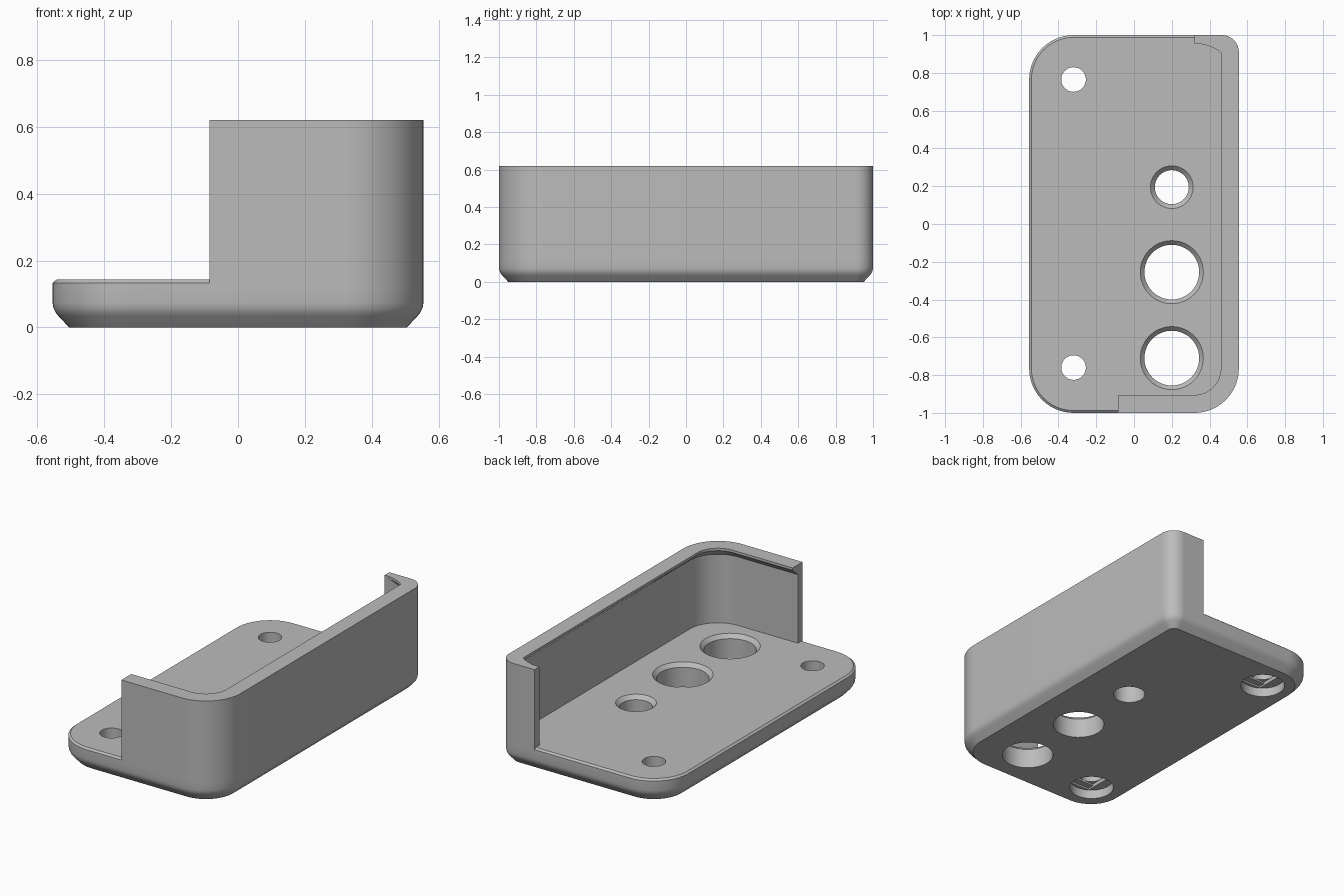
import bpy
import bmesh
from math import cos, sin, radians

if "Cube" in bpy.data.objects:
    bpy.data.objects.remove(bpy.data.objects["Cube"])

HX, HY = 0.555, 1.0          # half width and half length
BIG, SMALL = 0.235, 0.09     # corner radii
FLOOR, RIM = 0.143, 0.62     # plate top and wall top

grey = bpy.data.materials.new("plain grey")
grey.use_nodes = True
colour = (0.5, 0.5, 0.5, 1)
grey.diffuse_color = colour
grey.node_tree.nodes["Principled BSDF"].inputs["Base Color"].default_value = colour


def arc(cx, cy, r, start, end, n=14):
    angles = [radians(start + (end - start) * i / n) for i in range(n + 1)]
    return [(cx + r * cos(a), cy + r * sin(a)) for a in angles]


def loft(name, layers):
    """Closed solid through (z, outline) layers with equal point counts."""
    bm = bmesh.new()
    rings = [[bm.verts.new((x, y, z)) for x, y in pts] for z, pts in layers]
    n = len(rings[0])
    for low, high in zip(rings, rings[1:]):
        for i in range(n):
            j = (i + 1) % n
            bm.faces.new((low[i], low[j], high[j], high[i]))
    bm.faces.new(rings[0][::-1])
    bm.faces.new(rings[-1])
    bmesh.ops.recalc_face_normals(bm, faces=bm.faces)
    mesh = bpy.data.meshes.new(name)
    bm.to_mesh(mesh)
    bm.free()
    mesh.materials.append(grey)
    obj = bpy.data.objects.new(name, mesh)
    bpy.context.collection.objects.link(obj)
    return obj


def combine(target, other, operation):
    """Apply a boolean and discard the helper."""
    mod = target.modifiers.new("combine", "BOOLEAN")
    mod.operation, mod.solver, mod.object = operation, "EXACT", other
    bpy.context.view_layer.objects.active = target
    bpy.ops.object.modifier_apply(modifier=mod.name)
    bpy.data.objects.remove(other)


def plate_outline(inset):
    pts = []
    corners = [(1, -1, BIG, -90), (1, 1, SMALL, 0),
               (-1, 1, BIG, 90), (-1, -1, BIG, 180)]
    for sx, sy, r, start in corners:
        pts += arc(sx * (HX - r), sy * (HY - r), r - inset, start, start + 90)
    return pts


def wall_outline(thickness, lip):
    """C-shaped strip along the front, right side and back corner."""
    front, back = -0.085, 0.32
    fx, fy = HX - BIG, BIG - HY
    bx, by = HX - SMALL, HY - SMALL
    outer = [(front, -HY)] + arc(fx, fy, BIG, -90, 0)
    outer += arc(bx, by, SMALL, 0, 90) + [(back, HY)]
    inner = [(front, thickness - HY)] + arc(fx, fy, BIG - thickness, -90, 0)
    if lip:
        inner += arc(back, 0.72, BIG, 53.4, 90)
    else:
        inner += arc(bx, by, SMALL - thickness, 0, 90)
    inner.append((back - 0.0005, HY - 0.045))
    return outer + inner[::-1]


# Base plate with rounded underside and chamfered top edge
tray = loft("tray", [(z, plate_outline(inset)) for z, inset in (
    (0, 0.05), (0.034, 0.018), (0.044, 0.01), (0.058, 0.003),
    (0.075, 0), (0.133, 0), (FLOOR, 0.012))])

# Wall with an overhanging lip along its inner rim
wall = loft("wall", [
    (0.12, wall_outline(0.045, False)), (0.56, wall_outline(0.045, False)),
    (0.605, wall_outline(0.095, True)), (RIM, wall_outline(0.095, True))])
combine(tray, wall, "UNION")

# Large holes with countersunk tops
for y, r, rim in ((0.195, 0.09, 0.113), (-0.255, 0.145, 0.167), (-0.71, 0.145, 0.167)):
    steps = ((-0.1, r), (FLOOR - 0.023, r), (FLOOR, rim), (FLOOR + 0.03, rim))
    cutter = loft("hole_cutter", [(z, arc(0.2, y, s, 0, 352.5, 47)) for z, s in steps])
    combine(tray, cutter, "DIFFERENCE")

# Screw holes with stepped counterbores underneath
for y in (-0.76, 0.765):
    def rectangle(w, d):
        return [(-0.32 + a * w, y + b * d) for a, b in ((-1, -1), (1, -1), (1, 1), (-1, 1))]

    def circle(r):
        return arc(-0.32, y, r, 0, 352.5, 47)

    for top, outline in ((0.055, circle(0.125)), (0.066, rectangle(0.066, 0.105)),
                         (0.077, rectangle(0.066, 0.066)), (0.2, circle(0.065))):
        combine(tray, loft("screw_cutter", [(-0.1, outline), (top, outline)]), "DIFFERENCE")

# Smooth the curved faces, keep the edges crisp
bpy.ops.object.select_all(action="DESELECT")
tray.select_set(True)
bpy.context.view_layer.objects.active = tray
bpy.ops.object.shade_smooth_by_angle(angle=radians(28))
